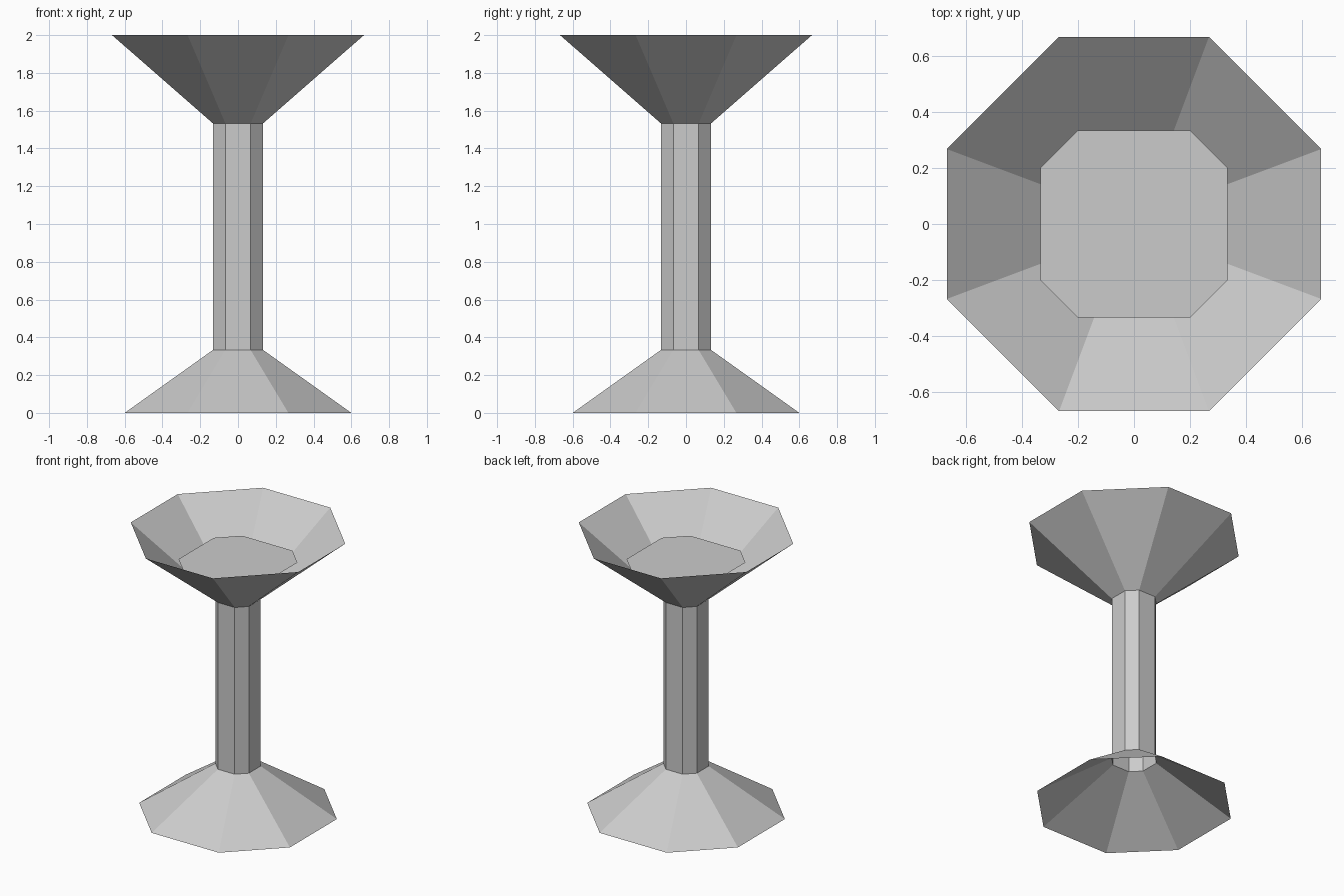
import bpy
import bmesh

cube = bpy.data.objects.get("Cube")
if cube:
    bpy.data.objects.remove(cube, do_unlink=True)

grey = bpy.data.materials.new("light grey")
grey.use_nodes = True
colour = (0.6, 0.6, 0.6, 1)
grey.diffuse_color = colour
grey.node_tree.nodes["Principled BSDF"].inputs["Base Color"].default_value = colour


def octagon(bm, half, flat, z):
    """Ring of eight vertices: a square of given half width with cut corners."""
    quarter = [(half, -flat), (half, flat)]
    ring = []
    for _ in range(4):
        ring += [bm.verts.new((x, y, z)) for x, y in quarter]
        quarter = [(-y, x) for x, y in quarter]
    return ring


def build(name, *sections):
    """Open shell between two sections, or a flat panel from a single one."""
    bm = bmesh.new()
    rings = [octagon(bm, *s) for s in sections]
    if len(rings) == 1:
        bm.faces.new(rings[0])
    for low, high in zip(rings, rings[1:]):
        for i in range(8):
            j = (i + 1) % 8
            bm.faces.new((low[i], low[j], high[j], high[i]))
    mesh = bpy.data.meshes.new(name)
    bm.to_mesh(mesh)
    bm.free()
    mesh.materials.append(grey)
    obj = bpy.data.objects.new(name, mesh)
    bpy.context.collection.objects.link(obj)
    return obj


# Sections shared by neighbouring parts: half width, half flat side, height
stem_bottom = (0.133, 0.067, 0.333)
stem_top = (0.133, 0.067, 1.533)

# Hollow foot, tubular stem and open bowl
build("foot", (0.6, 0.267, 0), stem_bottom)
build("stem", stem_bottom, stem_top)
build("bowl", stem_top, (0.667, 0.267, 2))

# Flat liquid surface inside the bowl
build("liquid_surface", (0.333, 0.2, 1.8))
